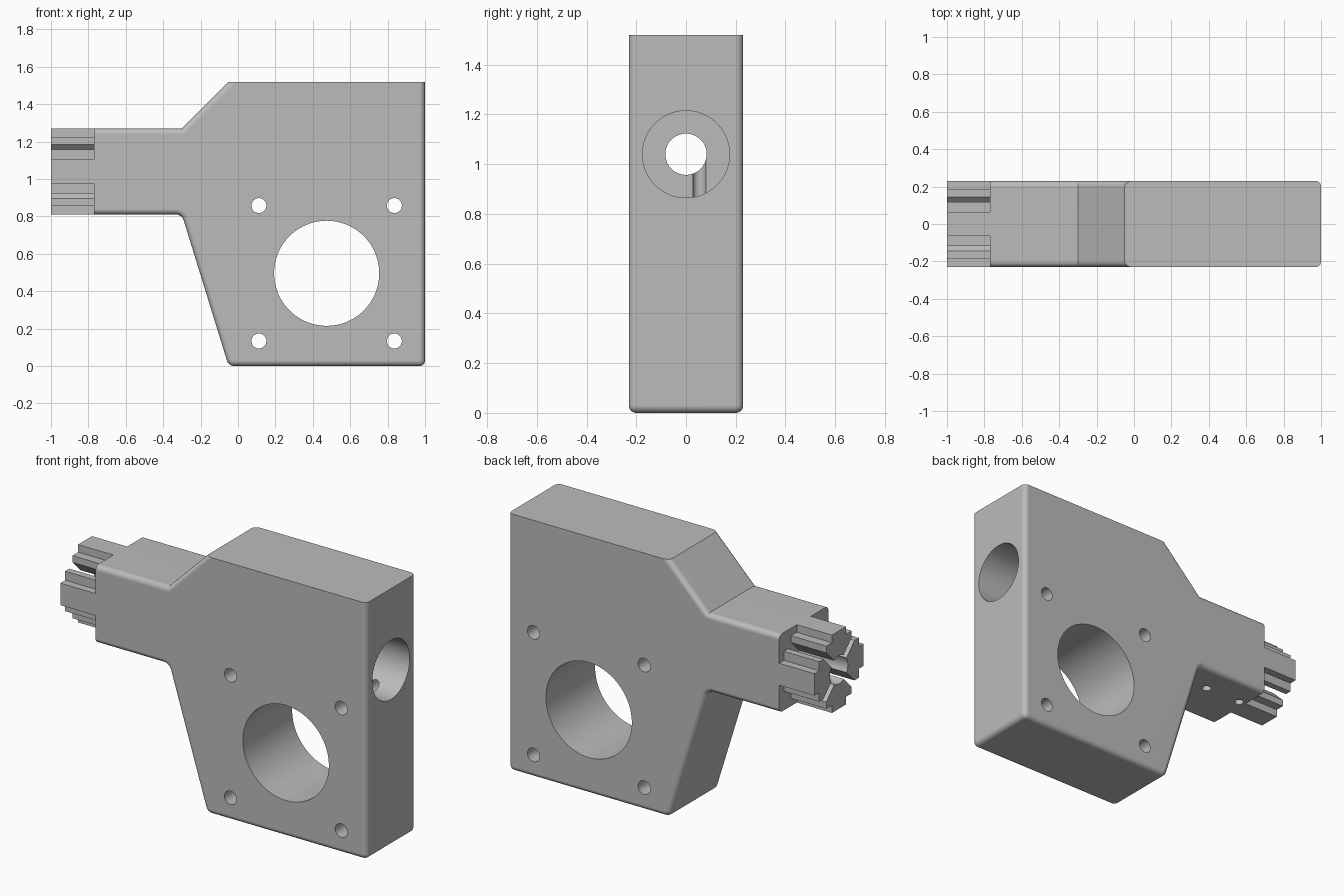
import bpy, bmesh, math
from mathutils import Matrix, Vector

if "Cube" in bpy.data.objects:
    bpy.data.objects.remove(bpy.data.objects["Cube"], do_unlink=True)

HALF = 0.23      # half thickness of the block and neck
AXIS = 1.04      # height of the long bore
TOP = 1.52
FILLET = 0.03

grey = bpy.data.materials.new("plain_grey")
grey.use_nodes = True
colour = (0.5, 0.5, 0.5, 1)
grey.diffuse_color = colour
grey.node_tree.nodes["Principled BSDF"].inputs["Base Color"].default_value = colour


def add_object(name, bm):
    bmesh.ops.recalc_face_normals(bm, faces=bm.faces[:])
    mesh = bpy.data.meshes.new(name)
    bm.to_mesh(mesh)
    bm.free()
    mesh.materials.append(grey)
    obj = bpy.data.objects.new(name, mesh)
    bpy.context.collection.objects.link(obj)
    return obj


def prism(points, direction):
    bm = bmesh.new()
    face = bm.faces.new([bm.verts.new(p) for p in points])
    ext = bmesh.ops.extrude_face_region(bm, geom=[face])["geom"]
    moved = [v for v in ext if isinstance(v, bmesh.types.BMVert)]
    bmesh.ops.translate(bm, verts=moved, vec=direction)
    return bm


def cut(target, name, bm):
    cutter = add_object(name, bm)
    cutter.hide_render = True
    mod = target.modifiers.new(name, 'BOOLEAN')
    mod.operation = 'DIFFERENCE'
    mod.solver = 'EXACT'
    mod.object = cutter
    bpy.ops.object.modifier_apply(modifier=name)
    bpy.data.objects.remove(cutter, do_unlink=True)


def drill(target, name, start, end, radius, sides=64):
    a, b = Vector(start), Vector(end)
    turn = (b - a).to_track_quat('Z', 'Y').to_matrix().to_4x4()
    bm = bmesh.new()
    bmesh.ops.create_cone(bm, cap_ends=True, segments=sides, radius1=radius,
                          radius2=radius, depth=(b - a).length,
                          matrix=Matrix.Translation((a + b) / 2) @ turn)
    cut(target, name, bm)


# Block with a neck, extruded from its side profile
profile = [(-0.05, 0), (1, 0), (1, TOP), (-0.05, TOP), (-0.3, 1.27),
           (-1, 1.27), (-1, 0.81), (-0.3, 0.81)]
bm = prism([(x, -HALF, z) for x, z in profile], (0, 2 * HALF, 0))
bmesh.ops.recalc_face_normals(bm, faces=bm.faces[:])


def round_edges(bm, edges):
    bmesh.ops.bevel(bm, geom=edges, offset=FILLET, offset_type='OFFSET',
                    segments=6, profile=0.5, affect='EDGES', clamp_overlap=True)


# Round the lower profile corners, then the rim except at the top and neck end
round_edges(bm, [e for e in bm.edges
                 if abs(e.verts[0].co.y - e.verts[1].co.y) > HALF
                 and e.verts[0].co.z < 0.9 and e.verts[0].co.x > -0.9])


def on_rim(e):
    a, b = (v.co for v in e.verts)
    top = min(a.z, b.z) > TOP - 0.001
    neck_end = max(a.x, b.x) < -0.999
    return abs(a.y - b.y) < 0.001 and not top and not neck_end


round_edges(bm, [e for e in bm.edges if on_rim(e)])
body = add_object("mounting_block", bm)
bpy.context.view_layer.objects.active = body
body.select_set(True)

# Large side opening and its four screw holes
cx, cz, pitch = 0.474, 0.496, 0.362
drill(body, "side_opening", (cx, -0.5, cz), (cx, 0.5, cz), 0.281, 96)
for sx in (-1, 1):
    for sz in (-1, 1):
        x, z = cx + sx * pitch, cz + sz * pitch
        drill(body, "screw_hole", (x, -0.5, z), (x, 0.5, z), 0.04, 32)

# Stepped bore along the neck
drill(body, "wide_bore", (1.2, 0, AXIS), (-0.49, 0, AXIS), 0.175)
drill(body, "narrow_bore", (0, 0, AXIS), (-1.2, 0, AXIS), 0.083)

# Pin holes in the underside of the neck
for x in (-0.49, -0.73):
    drill(body, "pin_hole", (x, 0.054, 0.7), (x, 0.054, AXIS), 0.026, 32)

# Stepped corner notches and diagonal slits leave four fingers at the neck end
half_notch = [(0.065, 0.3), (0.065, 0.185), (0.118, 0.185),
              (0.118, 0.145), (0.03, 0.057)]
notch = half_notch + [(b, a) for a, b in reversed(half_notch)] + [(0.3, 0.3)]
for quarter in range(4):
    bm = prism([(-1.1, y, z) for y, z in notch], (0.33, 0, 0))
    spin = Matrix.Rotation(quarter * math.pi / 2, 4, 'X')
    bm.transform(Matrix.Translation((0, 0, AXIS)) @ spin)
    cut(body, "finger_notch", bm)

# Smooth fillets and bores, keeping the flat faces flat
bpy.ops.object.shade_smooth_by_angle(angle=math.radians(30))
flat = body.modifiers.new("flat_faces", 'WEIGHTED_NORMAL')
flat.keep_sharp = True
